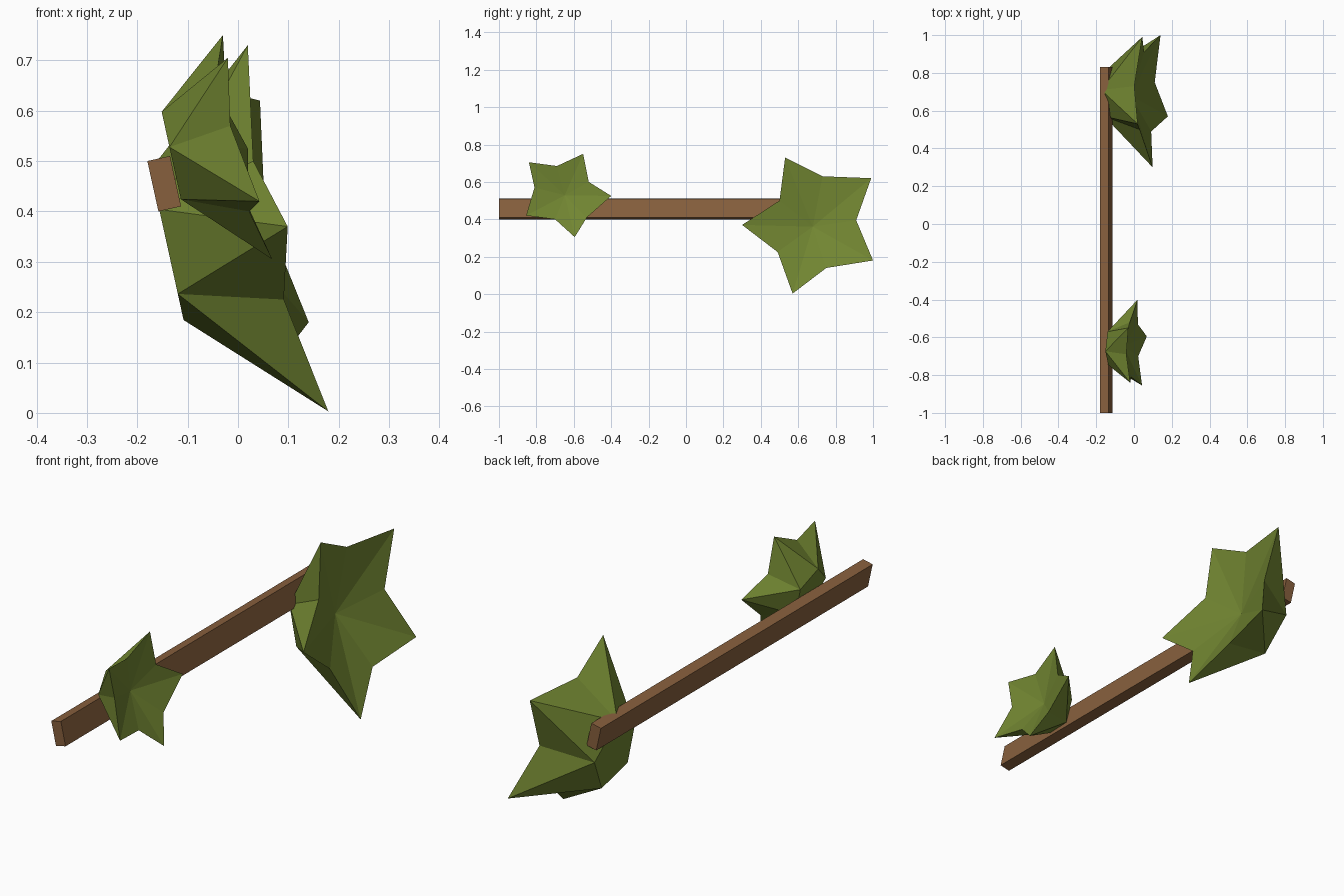
import bpy, bmesh

if "Cube" in bpy.data.objects:
    bpy.data.objects.remove(bpy.data.objects["Cube"])

SLOPE = 0.22  # everything leans: x shifts by -SLOPE per unit of height


def material(name, rgb):
    m = bpy.data.materials.new(name)
    m.diffuse_color = (*rgb, 1)
    m.use_nodes = True
    m.node_tree.nodes["Principled BSDF"].inputs["Base Color"].default_value = m.diffuse_color
    return m


green = material("leaf green", (0.165, 0.235, 0.031))
brown = material("bark brown", (0.245, 0.117, 0.047))


def make_object(name, verts, faces, mat):
    me = bpy.data.meshes.new(name)
    me.from_pydata(verts, [], faces)
    bm = bmesh.new()
    bm.from_mesh(me)
    bmesh.ops.recalc_face_normals(bm, faces=bm.faces)
    bm.to_mesh(me)
    bm.free()
    me.materials.append(mat)
    ob = bpy.data.objects.new(name, me)
    bpy.context.collection.objects.link(ob)
    return ob


def leaf_clump(name, offset, size, tips, valleys):
    """Dished star in front, tapering to a small pentagon at the back."""
    cy = sum(t[0] for t in tips) / 5
    cz = sum(t[1] for t in tips) / 5

    def pt(y, z, depth):
        return (offset - SLOPE * z - depth * size, y, z)

    verts = [pt(y, z, 0) for y, z in tips]                       # 0-4 tips
    verts += [pt(y, z, 0.04) for y, z in valleys]                # 5-9 valleys
    verts += [pt(cy + 0.61 * (y - cy), cz + 0.61 * (z - cz) - 0.05 * size, 0.25)
              for y, z in valleys]                               # 10-14 back ring
    verts.append(pt(cy, cz - 0.02 * size, 0.118))                # 15 dish centre
    faces = [tuple(range(10, 15))]
    for i in range(5):
        n = (i + 1) % 5
        tip, val, ring = i, 5 + i, 10 + i
        tip2, ring2 = n, 10 + n
        faces += [
            (15, tip, val), (15, val, tip2),      # dished front
            (tip, val, ring), (val, tip2, ring),  # sides beside the valley
            (tip2, ring, ring2),                  # back of each point
        ]
    return make_object(name, verts, faces, green)


# Branch: leaning square bar
section = [(-0.18, 0.50), (-0.135, 0.51), (-0.113, 0.41), (-0.158, 0.40)]
bar = [(x, y, z) for y in (-1, 0.83) for x, z in section]
sides = [(i, (i + 1) % 4, (i + 1) % 4 + 4, i + 4) for i in range(4)]
make_object("branch", bar, sides + [(0, 1, 2, 3), (4, 5, 6, 7)], brown)

# Leaf clumps: tips and the valley following each tip, as (y, z)
leaf_clump("large_leaf_clump", 0.18, 0.99,
           [(0.53, 0.73), (0.99, 0.62), (1.0, 0.18), (0.57, 0.003), (0.30, 0.37)],
           [(0.73, 0.63), (0.91, 0.395), (0.75, 0.14), (0.49, 0.225), (0.50, 0.50)])
leaf_clump("small_leaf_clump", 0.135, 0.62,
           [(-0.84, 0.705), (-0.55, 0.75), (-0.40, 0.525), (-0.595, 0.305), (-0.855, 0.42)],
           [(-0.69, 0.685), (-0.52, 0.60), (-0.53, 0.41), (-0.70, 0.40), (-0.81, 0.57)])
